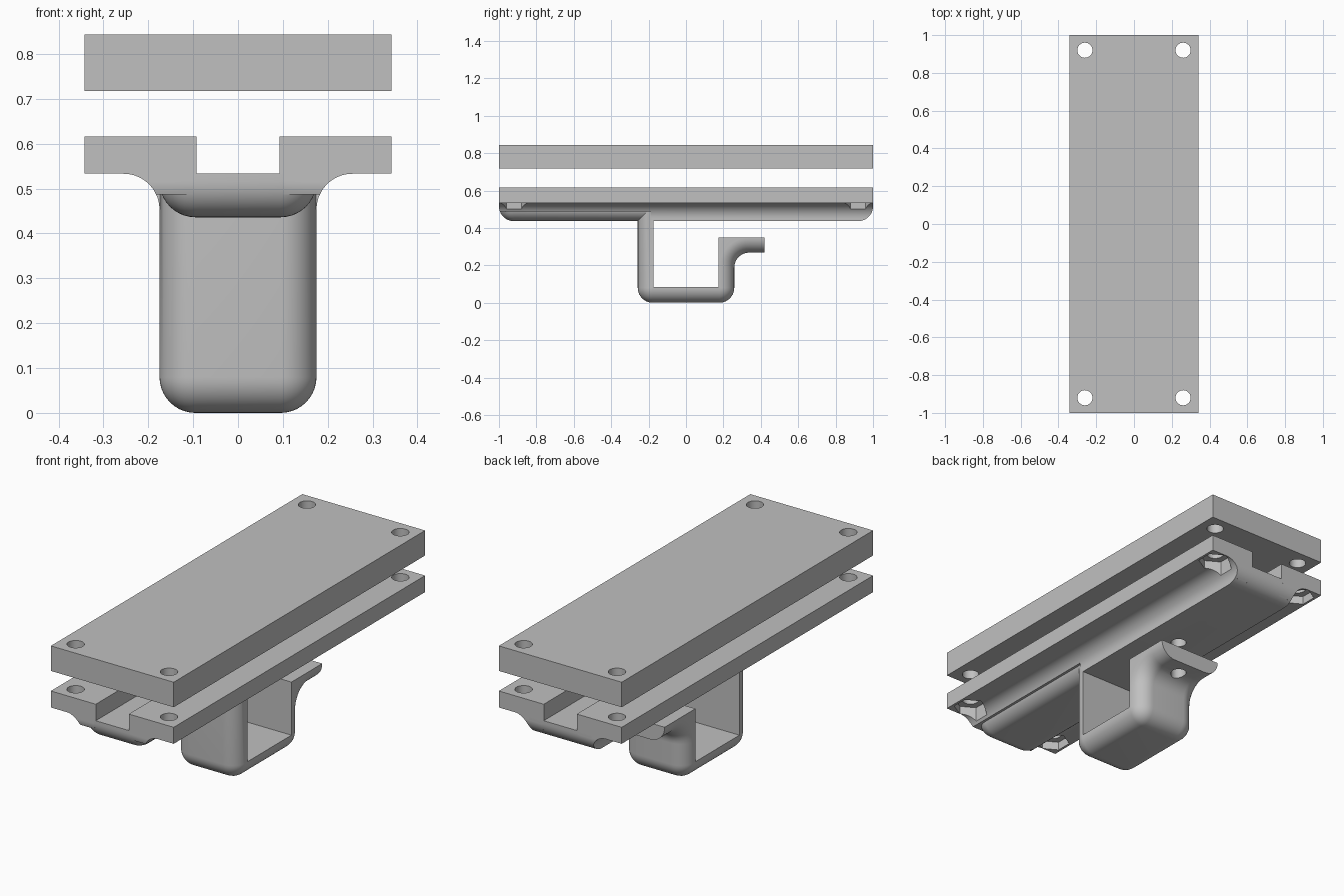
import bpy, bmesh
from math import sin, cos, sqrt, radians, pi

cube = bpy.data.objects.get("Cube")
if cube:
    bpy.data.objects.remove(cube, do_unlink=True)

grey = bpy.data.materials.new("plain grey")
grey.use_nodes = True
grey.diffuse_color = (0.53, 0.53, 0.53, 1)
grey.node_tree.nodes["Principled BSDF"].inputs["Base Color"].default_value = grey.diffuse_color

R = 0.08                       # fillet radius used everywhere
LOW, TOP = 0.436, 0.533        # underside of keel, underside of rails
SCREW_X, SCREW_Y = 0.26, 0.92


def arc(cx, cy, r, start, end, n=10):
    angles = [radians(start + (end - start) * i / n) for i in range(n + 1)]
    return [(cx + r * cos(a), cy + r * sin(a)) for a in angles]


def loft(name, loops):
    """Solid skinned through loops of equal length, capped at both ends."""
    bm = bmesh.new()
    rings = [[bm.verts.new(p) for p in loop] for loop in loops]
    n = len(rings[0])
    for a, b in zip(rings, rings[1:]):
        for i in range(n):
            j = (i + 1) % n
            bm.faces.new((a[i], a[j], b[j], b[i]))
    bm.faces.new(rings[0][::-1])
    bm.faces.new(rings[-1])
    bmesh.ops.recalc_face_normals(bm, faces=bm.faces)
    mesh = bpy.data.meshes.new(name)
    bm.to_mesh(mesh)
    bm.free()
    mesh.materials.append(grey)
    obj = bpy.data.objects.new(name, mesh)
    bpy.context.collection.objects.link(obj)
    return obj


def rect(x0, x1, y0, y1, z):
    return [(x0, y0, z), (x1, y0, z), (x1, y1, z), (x0, y1, z)]


def box(name, x0, x1, y0, y1, z0, z1):
    return loft(name, [rect(x0, x1, y0, y1, z) for z in (z0, z1)])


def cutter(x, y, r, z0, z1, sides=32):
    """Upright prism with corners on the y axis."""
    ring = [(x + r * sin(2 * pi * i / sides), y + r * cos(2 * pi * i / sides)) for i in range(sides)]
    obj = loft("cutter", [[(px, py, z) for px, py in ring] for z in (z0, z1)])
    obj.hide_render = True
    return obj


def finish(obj, cutters=()):
    """Cut the holes, then smooth the curved faces."""
    bpy.ops.object.select_all(action="DESELECT")
    obj.select_set(True)
    bpy.context.view_layer.objects.active = obj
    for tool in cutters:
        mod = obj.modifiers.new("hole", "BOOLEAN")
        mod.operation, mod.solver, mod.object = "DIFFERENCE", "EXACT", tool
        bpy.ops.object.modifier_apply(modifier=mod.name)
    for tool in cutters:
        bpy.data.objects.remove(tool, do_unlink=True)
    bpy.ops.object.shade_smooth_by_angle(angle=radians(30))


# Upper plate with four screw holes
plate = box("upper_plate", -0.342, 0.342, -1, 1, 0.717, 0.843)
finish(plate, [cutter(sx * SCREW_X, sy * SCREW_Y, 0.04, 0.7, 0.86)
               for sx in (-1, 1) for sy in (-1, 1)])


def hook_profile(d):
    """Side outline of keel and hook, its outer side moved inward by d."""
    r = R - d
    return ([(-1 + d, TOP)]
            + arc(-0.92, 0.516, r, 180, 270)
            + [(-0.258 + d, LOW + d)]
            + arc(-0.178, R, r, 180, 270)
            + arc(0.178, R, r, 270, 360)
            + arc(0.338, 0.188, R + d, 180, 90)
            + [(0.42, 0.268 + d), (0.42, 0.35), (0.175, 0.35), (0.175, 0.083),
               (-0.175, 0.083), (-0.175, LOW)]
            + arc(0.92, 0.516, R, 270, 360)
            + [(1, TOP)])


# Keel and hook in one piece, with rounded outer edges
steps = [radians(90 * i / 10) for i in range(11)]
half = [(0.095 + R * cos(a), min(R * (1 - sin(a)), R - 0.0005)) for a in steps]
layers = [(-x, d) for x, d in half] + half[::-1]
hook = loft("keel_and_hook", [[(x, y, z) for y, z in hook_profile(d)] for x, d in layers])
finish(hook, [cutter(0, 0.335, 0.037, 0.2, 0.6)])


def end_y(z):
    """Half length of the keel at height z, following its rounded ends."""
    drop = max(0, 0.516 - z)
    return 1 - R + sqrt(R * R - drop * drop)


def flare(side, front, bottom):
    """Concave fillet between keel and rail."""
    loops = []
    for x, z in arc(0.255, 0.453, R, 90, 180, 18):
        if z >= bottom:
            y0, y1 = (-end_y(z), -0.19) if front else (-0.19, end_y(z))
            loops.append(rect(side * 0.1, side * x, y0, y1, z))
    return loft("front_flare" if front else "rear_flare", loops)


def screw_tools(side, ends):
    """Screw holes with hexagonal nut pockets below."""
    tools = []
    for e in ends:
        x, y = side * SCREW_X, e * SCREW_Y
        tools += [cutter(x, y, 0.04, 0.4, 0.7), cutter(x, y, 0.08, 0.4, 0.575, 6)]
    return tools


# Rails either side of the slot, and their flares
for side, word in ((1, "left"), (-1, "right")):
    rail = box(word + "_rail", side * 0.092, side * 0.342, -1, 1, TOP, 0.616)
    finish(rail, screw_tools(side, (-1, 1)))
    for front, bottom in ((True, 0.483), (False, 0.4529)):
        part = flare(side, front, bottom)
        part.name = word + "_" + part.name.split(".")[0]
        finish(part, screw_tools(side, (-1,) if front else (1,)))
